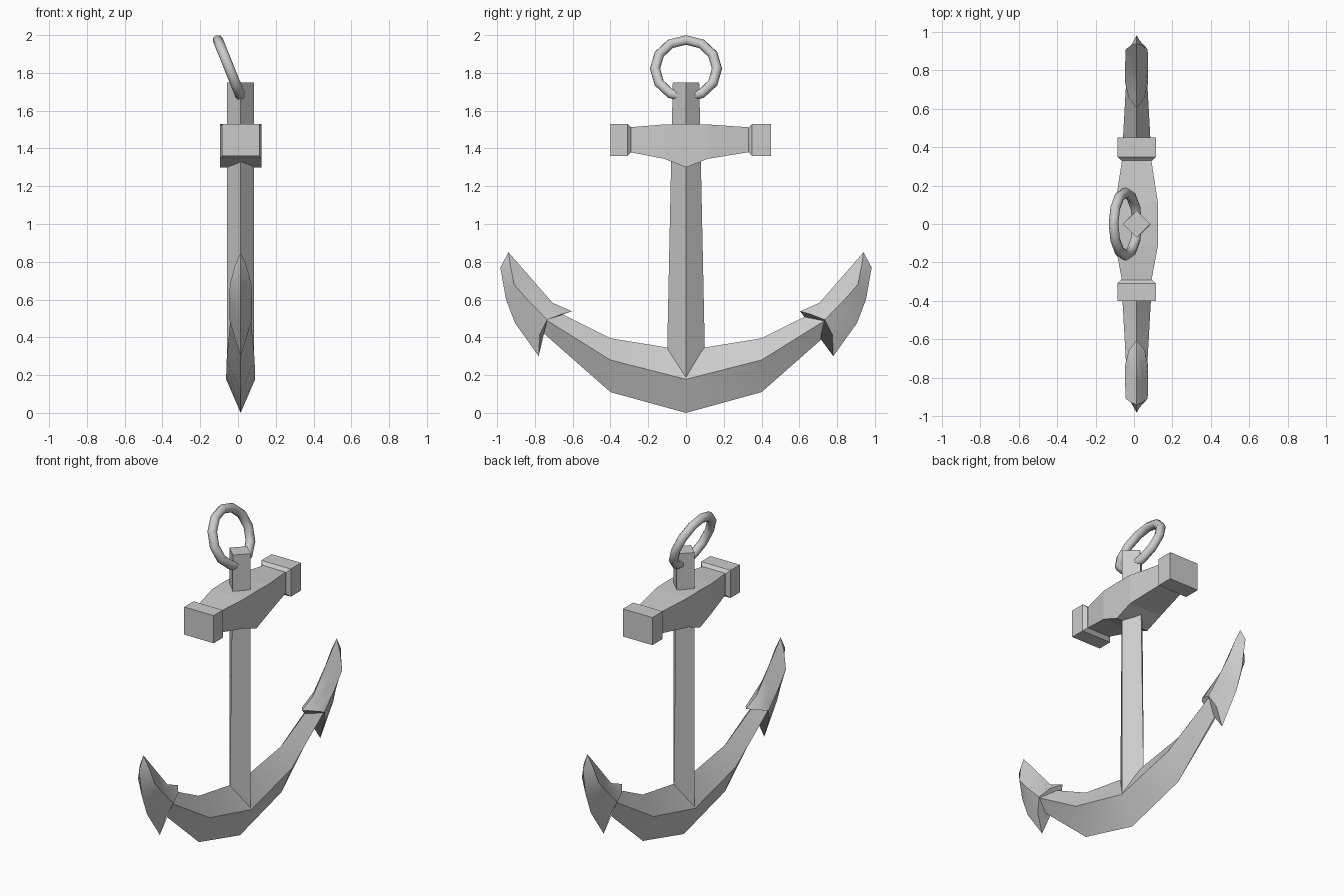
import bpy, bmesh, math

if "Cube" in bpy.data.objects:
    bpy.data.objects.remove(bpy.data.objects["Cube"])

CX = 0.014  # x of the anchor's centre plane


def loft(name, rings, smooth=None):
    """Skin a list of equal-length point rings and cap both ends."""
    bm = bmesh.new()
    loops = [[bm.verts.new(p) for p in r] for r in rings]
    n = len(rings[0])
    for a, b in zip(loops, loops[1:]):
        for i in range(n):
            j = (i + 1) % n
            bm.faces.new((a[i], a[j], b[j], b[i]))
    bm.faces.new(loops[0][::-1])
    bm.faces.new(loops[-1])
    bmesh.ops.remove_doubles(bm, verts=bm.verts, dist=1e-5)
    bmesh.ops.recalc_face_normals(bm, faces=bm.faces)
    me = bpy.data.meshes.new(name)
    bm.to_mesh(me)
    bm.free()
    ob = bpy.data.objects.new(name, me)
    bpy.context.collection.objects.link(ob)
    if smooth:
        smooth_by_angle(ob, smooth)
    return ob


def smooth_by_angle(ob, deg):
    bpy.ops.object.select_all(action='DESELECT')
    ob.select_set(True)
    bpy.context.view_layer.objects.active = ob
    bpy.ops.object.shade_smooth_by_angle(angle=math.radians(deg))


def box_ring(y, hx, z0, z1):
    return [(CX - hx, y, z0), (CX + hx, y, z0), (CX + hx, y, z1), (CX - hx, y, z1)]


# Shank: diamond section, widening downwards
loft("shank", [[(CX + 0.072, 0, z), (CX, hy, z), (CX - 0.072, 0, z), (CX, -hy, z)]
               for z, hy in ((0.17, 0.103), (1.75, 0.07))])

# Stock: tapered crossbar with a pointed underside
loft("stock", [box_ring(*s) for s in (
    (-0.32, 0.072, 1.385, 1.51), (-0.115, 0.11, 1.345, 1.527), (0, 0.11, 1.30, 1.53),
    (0.115, 0.11, 1.345, 1.527), (0.36, 0.072, 1.385, 1.51))])

# Stock end caps, chamfered on the inner side
for side, end, mid, inner in (("left", -0.40, -0.31, -0.29), ("right", 0.45, 0.35, 0.33)):
    loft("stock_cap_" + side, [box_ring(end, 0.1, 1.36, 1.53), box_ring(mid, 0.1, 1.36, 1.53),
                               box_ring(inner, 0.08, 1.38, 1.51)])

# Arms: one curved diamond-section beam; stations hold (y, z) of top, ridge, bottom and half width
half = [((0, 0.33), (0, 0.178), (0, 0), 0.077),
        ((0.4, 0.395), (0.4, 0.28), (0.4, 0.11), 0.074),
        ((0.71, 0.55), (0.737, 0.49), (0.775, 0.44), 0.055)]


def arm_ring(s, sgn):
    t, r, b, w = s
    return [(CX, sgn * t[0], t[1]), (CX + w, sgn * r[0], r[1]),
            (CX, sgn * b[0], b[1]), (CX - w, sgn * r[0], r[1])]


loft("arms", [arm_ring(s, -1) for s in half[:0:-1]] + [arm_ring(s, 1) for s in half], 35)


# Flukes: ridged blades; stations run from the barbs to the tip as (y, z, half width)
def lerp(a, b):
    return tuple((p + q) / 2 for p, q in zip(a, b))


blade = [[(0.604, 0.538, 0), (0.66, 0.522, 0.042), (0.735, 0.493, 0.06),
          (0.775, 0.415, 0.036), (0.78, 0.30, 0)]]
for i, r, o in (((0.707, 0.583, 0), (0.84, 0.60, 0.06), (0.905, 0.475, 0)),
                ((0.80, 0.69, 0), (0.91, 0.68, 0.057), (0.953, 0.60, 0)),
                ((0.885, 0.788, 0), (0.93, 0.78, 0.03), (0.983, 0.77, 0)),
                ((0.94, 0.85, 0),) * 3):
    blade.append([i, lerp(i, r), r, lerp(r, o), o])
for side, sgn in (("left", -1), ("right", 1)):
    rings = [[(CX + w, sgn * y, z) for y, z, w in s] +
             [(CX - w, sgn * y, z) for y, z, w in s[3:0:-1]] for s in blade]
    loft("fluke_" + side, rings[:-1] + [rings[-1]], 35)

# Ring: tilted back, threaded through the shank head
bpy.ops.mesh.primitive_torus_add(major_segments=12, minor_segments=8, major_radius=0.164,
                                 minor_radius=0.027, location=(-0.045, 0, 1.822),
                                 rotation=(0, math.radians(90 - 22), 0))
ring = bpy.context.object
ring.name = "ring"
smooth_by_angle(ring, 60)
